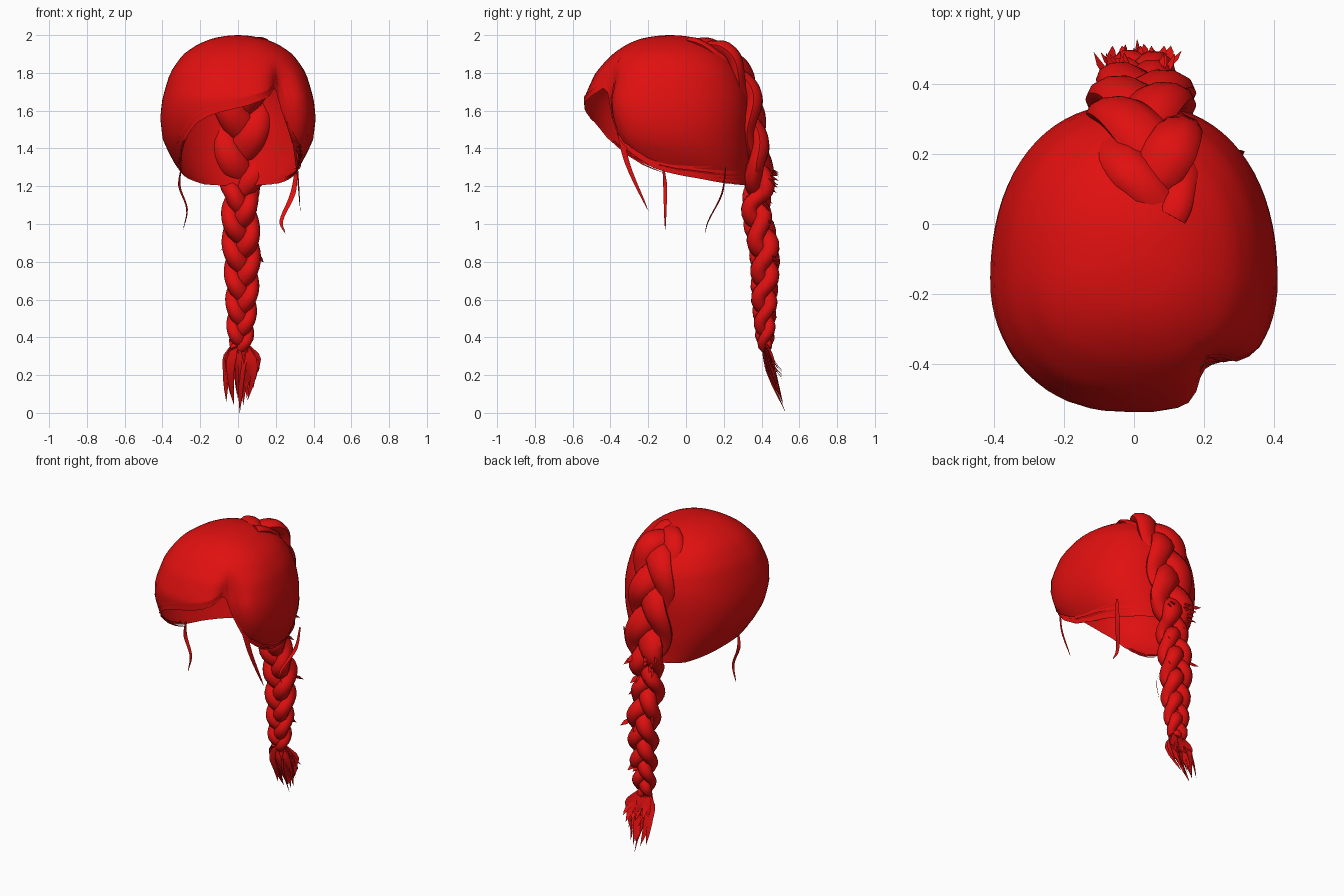
import bpy, bmesh, math, random
from mathutils import Vector

random.seed(4)
if "Cube" in bpy.data.objects:
    bpy.data.objects.remove(bpy.data.objects["Cube"])

red = bpy.data.materials.new("hair red")
red.use_nodes = True
red.diffuse_color = (0.75, 0.005, 0.005, 1)
red.node_tree.nodes["Principled BSDF"].inputs["Base Color"].default_value = red.diffuse_color


def interp(table, key):
    """Linear lookup of a row of values by its first entry."""
    key = min(max(key, table[0][0]), table[-1][0])
    for lo, hi in zip(table, table[1:]):
        if key <= hi[0]:
            f = (key - lo[0]) / (hi[0] - lo[0])
            return [p + (q - p) * f for p, q in zip(lo[1:], hi[1:])]


def smooth_path(points, steps):
    """Catmull-Rom curve through the points."""
    p = [Vector(c) for c in points]
    p = [2 * p[0] - p[1]] + p + [2 * p[-1] - p[-2]]
    out = []
    for i in range(1, len(p) - 2):
        a, b, c, d = p[i - 1:i + 3]
        for k in range(steps):
            t = k / steps
            out.append(b + (c - a) * t / 2 + (2 * a - 5 * b + 4 * c - d) * t * t / 2
                       + (3 * b - a - 3 * c + d) * t ** 3 / 2)
    return out + [p[-2]]


def bridge(bm, rows, closed):
    """Skin rows of vertices with quads."""
    n = len(rows[0])
    for lo, hi in zip(rows, rows[1:]):
        for j in range(n if closed else n - 1):
            k = (j + 1) % n
            bm.faces.new((lo[j], lo[k], hi[k], hi[j]))


def finish(bm, name, angle=50):
    bmesh.ops.recalc_face_normals(bm, faces=bm.faces)
    mesh = bpy.data.meshes.new(name)
    bm.to_mesh(mesh)
    bm.free()
    mesh.materials.append(red)
    obj = bpy.data.objects.new(name, mesh)
    bpy.context.collection.objects.link(obj)
    bpy.ops.object.select_all(action="DESELECT")
    obj.select_set(True)
    bpy.context.view_layer.objects.active = obj
    bpy.ops.object.shade_smooth_by_angle(angle=math.radians(angle))


def ribbon(bm, path, width, across):
    """Flat lock of hair, widest a third of the way along, pointed at the end."""
    rows, last = [], len(path) - 1
    for i, p in enumerate(path):
        f = i / last
        w = width * (0.45 + 1.65 * f if f < 0.33 else 1.27 * (1 - f) ** 0.6) + 0.0008
        rows.append([bm.verts.new(p + across * w * s) for s in (-0.5, 0.5)])
    bridge(bm, rows, False)


# Head cap: depth below crown (square root), half width, front y, back y
RINGS = [(0, 0, -0.08, -0.08), (0.14, 0.14, -0.24, 0.07), (0.22, 0.21, -0.31, 0.14),
         (0.32, 0.29, -0.39, 0.22), (0.45, 0.36, -0.48, 0.3), (0.58, 0.4, -0.54, 0.34),
         (0.66, 0.412, -0.53, 0.345), (0.74, 0.4, -0.49, 0.34), (0.8, 0.36, -0.42, 0.34),
         (0.85, 0.31, -0.33, 0.33), (0.9, 0.22, -0.1, 0.33)]
# Hem height around the head, in degrees from the front towards +x
HEM = [(-180, 1.2), (-135, 1.21), (-105, 1.24), (-75, 1.285), (-58, 1.33), (-45, 1.42), (-30, 1.53),
       (-15, 1.585), (0, 1.615), (20, 1.67), (33, 1.735), (39, 1.62), (50, 1.43), (70, 1.3),
       (90, 1.255), (110, 1.23), (135, 1.21), (180, 1.2)]


def cap_point(deg, q, grow=1.0):
    w, front, back = interp(RINGS, q)
    a = math.radians(deg)
    s, c = math.sin(a), math.cos(a)
    # parting dent at the front
    dent = 1 - 0.18 * math.exp(-((deg - 39) / 12) ** 2) * min(max((q - 0.36) / 0.16, 0), 1)
    # widest a little forward of the middle
    mid = front * 0.57 + back * 0.43
    reach = (front if c > 0 else back) - mid
    x = w * math.copysign(abs(s) ** 0.86, s) * dent * grow
    y = mid + reach * abs(c) ** 0.92 * dent * grow
    return Vector((x, y, 2 - q * q))


def hem_q(deg):
    return math.sqrt(2 - interp(HEM, deg)[0])


bm = bmesh.new()
degs = [-180 + 5 * i for i in range(72)]
rows = [[bm.verts.new(cap_point(d, hem_q(d) * k / 22)) for d in degs] for k in range(1, 23)]
bridge(bm, rows, True)
crown = bm.verts.new(cap_point(0, 0))
for j in range(72):
    bm.faces.new((crown, rows[0][j], rows[0][(j + 1) % 72]))
finish(bm, "head_cap", 60)

# Fringe and side locks lying along the hem
bm = bmesh.new()
for i in range(22):
    sweep = i % 2
    start, end = (30, random.uniform(-95, -30)) if sweep else (42, random.uniform(75, 165))
    lift0, lift1 = random.uniform(0, 0.03), random.uniform(-0.012, 0.05)
    path = []
    for k in range(15):
        d = start + (end - start) * k / 14
        lift = lift0 + (lift1 - lift0) * k / 14
        path.append(cap_point(d, hem_q(d) - lift, 1.005))
    ribbon(bm, path, 0.018, Vector((0, 0, 1)))
finish(bm, "hem_locks")

# Braid centre line, from the crown down the back
centre = smooth_path([(0.08, 0.02, 1.955), (0.06, 0.14, 1.93), (0.04, 0.25, 1.845), (0.02, 0.325, 1.68),
                      (0.02, 0.35, 1.5), (0.02, 0.37, 1.34), (0.02, 0.39, 1.22), (0.01, 0.37, 1.08),
                      (0.02, 0.415, 0.85), (0.02, 0.415, 0.6), (0.01, 0.42, 0.34)], 14)
# Height, half width, flatness against the head
WIDTH = [(0.34, 0.05, 0.9), (0.4, 0.075, 0.9), (0.6, 0.092, 1), (0.9, 0.11, 1), (1.15, 0.1, 1),
         (1.22, 0.125, 0.85), (1.32, 0.165, 0.65), (1.7, 0.165, 0.6), (1.9, 0.165, 0.55),
         (1.93, 0.14, 0.5), (1.955, 0.09, 0.5)]

frames, phase = [], 0.6
for i, p in enumerate(centre):
    tan = (centre[min(i + 1, len(centre) - 1)] - centre[max(i - 1, 0)]).normalized()
    half, flat = interp(WIDTH, p.z)
    if i:
        phase += (p - centre[i - 1]).length / (4.6 * half) * math.tau
    frames.append((p, Vector((1, 0, 0)).cross(tan).normalized(), half, flat, phase))

for n, label in enumerate(("first", "second", "third")):
    # each strand weaves side to side, crossing in front and behind
    turn = n * math.tau / 3
    path = [p + Vector((half * 0.54 * math.sin(t + turn), 0, 0))
            + out * half * flat * 0.32 * math.sin(2 * (t + turn)) for p, out, half, flat, t in frames]
    bm = bmesh.new()
    rows = []
    for i, p in enumerate(path):
        _, out, half, flat, t = frames[i]
        tan = (path[min(i + 1, len(path) - 1)] - path[max(i - 1, 0)]).normalized()
        side = tan.cross(out).normalized()
        up = side.cross(tan) * flat
        r = half * (0.47 + 0.05 * math.cos(2 * (t + turn)))
        rows.append([bm.verts.new(p + side * r * math.cos(a) + up * r * math.sin(a))
                     for a in (math.tau * k / 10 for k in range(10))])
    bridge(bm, rows, True)
    bm.faces.new(rows[0])
    bm.faces.new(rows[-1])
    finish(bm, label + "_braid_strand")

# Stray tips poking out of the braid, thickest at the nape
bm = bmesh.new()
for i in range(22):
    p, out, half, *_ = random.choice(frames[76:88] if i % 2 else frames[90:-8])
    s = random.uniform(-0.7, 0.7)
    back = out if out.y > 0 else -out
    a = p + Vector((s * half, 0, 0)) + back * half * 0.25
    b = a + back * half * 0.5 + Vector((s * 0.06, 0, -0.04))
    ribbon(bm, [a, (a + b) / 2, b], 0.035, Vector((0.7, 0, 0.7)))
finish(bm, "braid_stray_tips")

# Loose tail below the braid
bm = bmesh.new()
for i in range(36):
    s = random.uniform(-1, 1)
    drop = 0.34 if i == 0 else random.uniform(0.14, 0.3)
    x = 0.02 if i == 0 else 0.02 + s * 0.085
    top = Vector((0.01 + s * 0.03, 0.42 + random.uniform(-0.02, 0.02), 0.37))
    mid = Vector((x, 0.43 + random.uniform(-0.01, 0.04), 0.34 - drop * 0.35))
    tip = Vector((x * random.uniform(0.4, 1.15), 0.42 + drop * 0.32, 0.34 - drop))
    if i > 30:
        # a few short tips flick outwards
        tip = Vector((0.02 + s * 0.1, 0.51, 0.34 - drop * 0.6))
    lean = Vector((1, random.uniform(-0.5, 0.5), 0)).normalized()
    ribbon(bm, smooth_path([top, mid, tip], 3), 0.045, lean)
finish(bm, "braid_tail")

# Loose wisps around the face
WISPS = {
    "right_wisp": ([(-0.3, -0.12, 1.3), (-0.31, -0.11, 1.2), (-0.27, -0.11, 1.08), (-0.29, -0.11, 0.97)],
                   0.024, (0.5, 0.85, 0)),
    "left_front_wisp": ([(0.23, -0.36, 1.7), (0.28, -0.35, 1.52), (0.31, -0.31, 1.32), (0.33, -0.2, 1.07)],
                        0.04, (0.4, 0.9, 0.2)),
    "left_back_wisp": ([(0.31, 0.21, 1.3), (0.29, 0.19, 1.16), (0.23, 0.12, 1.02), (0.25, 0.1, 0.95)],
                       0.03, (0.9, -0.3, 0)),
}
for name, (points, width, across) in WISPS.items():
    bm = bmesh.new()
    ribbon(bm, smooth_path(points, 5), width, Vector(across).normalized())
    finish(bm, name)
